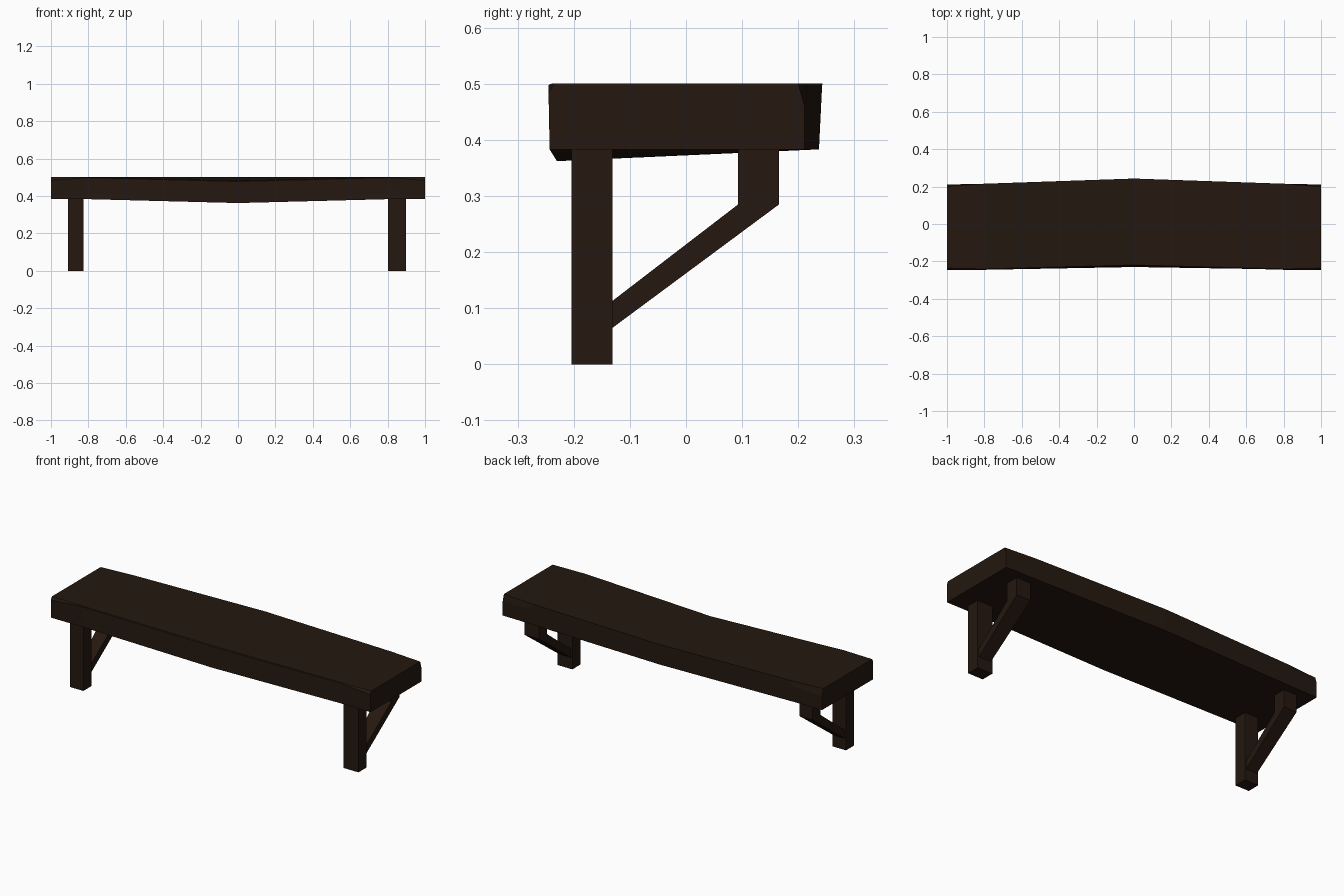
import bpy

if "Cube" in bpy.data.objects:
    bpy.data.objects.remove(bpy.data.objects["Cube"])

wood = bpy.data.materials.new("dark_wood")
wood.diffuse_color = (0.018, 0.009, 0.005, 1)
wood.use_nodes = True
wood.node_tree.nodes["Principled BSDF"].inputs["Base Color"].default_value = wood.diffuse_color


def loft(name, sections):
    """Skin matching closed cross-sections and cap both ends."""
    n = len(sections[0])
    verts = [p for s in sections for p in s]
    faces = [list(range(n))[::-1], list(range(len(verts) - n, len(verts)))]
    for i in range(len(sections) - 1):
        for j in range(n):
            k = (j + 1) % n
            faces.append((i * n + j, i * n + k, (i + 1) * n + k, (i + 1) * n + j))
    me = bpy.data.meshes.new(name)
    me.from_pydata(verts, [], faces)
    me.materials.append(wood)
    ob = bpy.data.objects.new(name, me)
    bpy.context.collection.objects.link(ob)
    return ob


# Seat: thick hewn plank, slightly bowed to the back and sagging at the front
# (y, z) profiles: bottom front, bottom back, back side, top back, top front, front side
end = [(-.243, .383), (.211, .383), (.211, .462), (.200, .5), (-.236, .5), (-.245, .483)]
inner = [(-.243, .383), (.214, .383), (.215, .47), (.215, .5), (-.240, .5), (-.245, .498)]
middle = [(-.230, .362), (.237, .383), (.242, .485), (.243, .5), (-.219, .482), (-.222, .477)]
stations = [(-1, end), (-.81, inner), (0, middle), (.81, inner), (1, end)]
loft("seat", [[(x, y, z) for y, z in prof] for x, prof in stations])

# Each end: a front leg and a bent brace carrying the back of the seat
for side, x0, x1 in (("left", -.91, -.825), ("right", .803, .897)):
    leg = [(x0, -.204), (x1, -.204), (x1, -.131), (x0, -.131)]
    loft(side + "_leg", [[(x, y, z) for x, y in leg] for z in (0, .39)])

    c, w = (x0 + x1) / 2, (x1 - x0) / 2
    # centreline stations: front (y, z), back (y, z), half width
    path = [((-.135, .110), (-.135, .062), w * .8),
            ((.093, .285), (.166, .285), w * .95),
            ((.093, .39), (.166, .39), w * .95)]
    loft(side + "_brace", [[(c - h, *b), (c - h, *a), (c + h, *a), (c + h, *b)][::-1]
                           for a, b, h in path])

# Make all face normals point outward
import bmesh
for ob in bpy.context.collection.objects:
    bm = bmesh.new()
    bm.from_mesh(ob.data)
    bmesh.ops.recalc_face_normals(bm, faces=bm.faces)
    bm.to_mesh(ob.data)
    bm.free()
